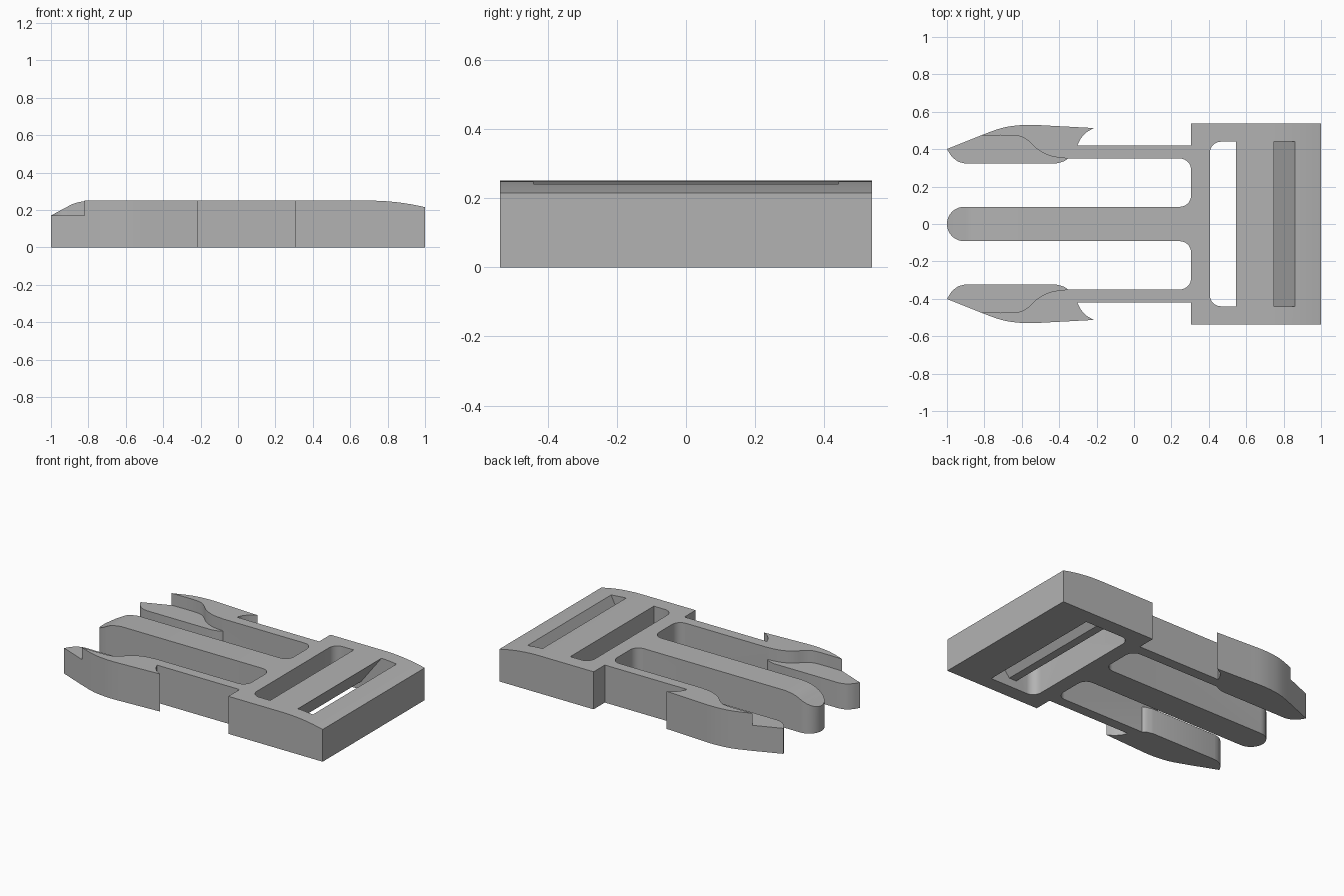
import bpy, bmesh
from math import sin, cos, pi, radians

cube = bpy.data.objects.get("Cube")
if cube:
    bpy.data.objects.remove(cube, do_unlink=True)

H = 0.25        # overall thickness
LEDGE = 0.17    # height of the stepped arm tops

plastic = bpy.data.materials.new("grey plastic")
plastic.use_nodes = True
grey = (0.45, 0.45, 0.45, 1)
plastic.diffuse_color = grey
plastic.node_tree.nodes["Principled BSDF"].inputs["Base Color"].default_value = grey


def arc(cx, cy, r, a0, a1, n=8):
    """Points on a circular arc, angles in degrees."""
    steps = [radians(a0 + (a1 - a0) * i / n) for i in range(n + 1)]
    return [(cx + r * cos(a), cy + r * sin(a)) for a in steps]


def spline(pts, n=5):
    """Smooth curve through a few points."""
    out = []
    for i in range(len(pts) - 1):
        p = [pts[max(0, min(len(pts) - 1, i + k))] for k in (-1, 0, 1, 2)]
        for j in range(n):
            t = j / n
            out.append(tuple(0.5 * (2 * b + (c - a) * t + (2 * a - 5 * b + 4 * c - d) * t * t
                                    + (3 * b - a - 3 * c + d) * t ** 3)
                             for a, b, c, d in zip(*p)))
    return out + [pts[-1]]


def mirror(pts):
    return [(x, -y) for x, y in reversed(pts)]


def prism(name, pts, lo, hi, axis="Z"):
    """Extrude a closed profile along z (xy profile) or y (xz profile)."""
    place = (lambda p, h: (p[0], p[1], h)) if axis == "Z" else (lambda p, h: (p[0], h, p[1]))
    bm = bmesh.new()
    base = bm.faces.new([bm.verts.new(place(p, lo)) for p in pts])
    new = bmesh.ops.extrude_face_region(bm, geom=[base])["geom"]
    shift = (0, 0, hi - lo) if axis == "Z" else (0, hi - lo, 0)
    bmesh.ops.translate(bm, vec=shift, verts=[v for v in new if isinstance(v, bmesh.types.BMVert)])
    bmesh.ops.recalc_face_normals(bm, faces=bm.faces)
    mesh = bpy.data.meshes.new(name)
    bm.to_mesh(mesh)
    bm.free()
    mesh.materials.append(plastic)
    ob = bpy.data.objects.new(name, mesh)
    bpy.context.collection.objects.link(ob)
    return ob


def cut(target, cutter):
    mod = target.modifiers.new("cut", "BOOLEAN")
    mod.operation, mod.solver, mod.object = "DIFFERENCE", "EXACT", cutter
    cutter.hide_render = True
    bpy.context.view_layer.objects.active = target
    bpy.ops.object.modifier_apply(modifier=mod.name)
    bpy.data.objects.remove(cutter, do_unlink=True)


# Half outline: prong tip, gap, barbed arm, then body
half = arc(-0.908, 0, 0.092, 180, 90, 12)
half += arc(0.245, 0.152, 0.06, -90, 0) + arc(0.245, 0.29, 0.06, 0, 90)
half += spline([(-0.355, 0.35), (-0.375, 0.335), (-0.42, 0.323)], 3)
half += spline([(-0.9, 0.323), (-0.94, 0.334), (-0.975, 0.362), (-1, 0.401)], 4)
half += spline([(-0.82, 0.473), (-0.7, 0.515), (-0.58, 0.53), (-0.46, 0.526)], 5)
half += [(-0.215, 0.513)]
half += spline([(-0.255, 0.49), (-0.285, 0.456), (-0.303, 0.419)], 4)
half += [(0.305, 0.419), (0.305, 0.537), (1, 0.537)]
buckle = prism("buckle_body", half + mirror(half)[:-1], 0, H)

# Lowered ledge on the inner side of each arm
ledge = [(-1.1, 0.473)] + spline([(-0.82, 0.473), (-0.64, 0.473), (-0.575, 0.452),
                                 (-0.51, 0.395), (-0.44, 0.362), (-0.355, 0.35)], 5)
ledge += [(-0.355, 0.28), (-1.1, 0.28)]
for side, pts in (("left", ledge), ("right", mirror(ledge))):
    cut(buckle, prism(side + "_ledge_cutter", pts, LEDGE, 0.4))

# Sloping tip of the middle prong
tip = [(-1.1, 0.12)] + spline([(-1, 0.17), (-0.93, 0.208), (-0.87, 0.237), (-0.8, H)], 4)
tip += [(-0.8, 0.4), (-1.1, 0.4)]
cut(buckle, prism("prong_tip_cutter", tip, -0.15, 0.15, "Y"))

# Gently rounded end of the body
crown = arc(0.7, -1.05, 1.3, 90, 75, 12) + [(1.1, 0.4), (0.7, 0.4)]
cut(buckle, prism("crown_cutter", crown, -0.7, 0.7, "Y"))

# Straight strap slot with two rounded corners
slot = arc(0.465, 0.38, 0.06, 90, 180) + arc(0.465, -0.38, 0.06, 180, 270)
slot += [(0.545, -0.44), (0.545, 0.44)]
cut(buckle, prism("strap_slot_cutter", slot, -0.1, 0.4))

# Slanted strap slot running beneath the crossbar
slant = [(0.5, -0.05), (0.5, 0.055), (0.6, 0.055), (0.789, 0.3),
         (0.89, 0.3), (0.715, -0.05)]
cut(buckle, prism("slanted_slot_cutter", slant, -0.44, 0.44, "Y"))

# Smooth curves, sharp edges
bpy.ops.object.select_all(action="DESELECT")
buckle.select_set(True)
bpy.context.view_layer.objects.active = buckle
bpy.ops.object.shade_smooth_by_angle(angle=radians(30))
